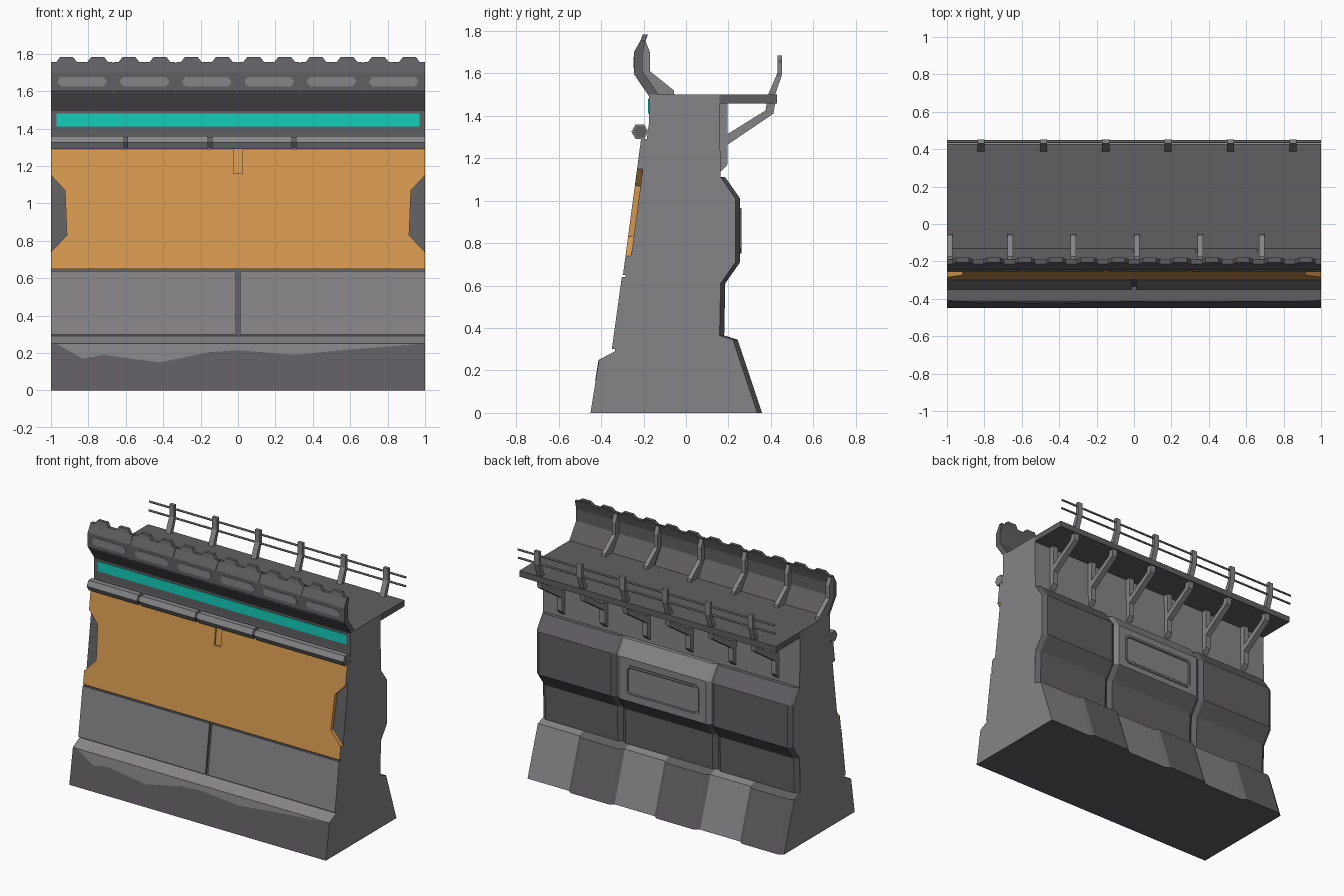
import bpy, bmesh, math

if "Cube" in bpy.data.objects:
    bpy.data.objects.remove(bpy.data.objects["Cube"])

def material(name, rgb):
    m = bpy.data.materials.new(name)
    m.diffuse_color = (*rgb, 1)
    m.use_nodes = True
    m.node_tree.nodes["Principled BSDF"].inputs["Base Color"].default_value = m.diffuse_color
    return m

LIGHT = material("light_grey", (0.235, 0.23, 0.243))
DARK = material("dark_grey", (0.118, 0.113, 0.123))
ORANGE = material("orange_paint", (0.67, 0.325, 0.082))
TEAL = material("teal_glow", (0.006, 0.62, 0.49))

def solid(name, rings, mat, rule=None, mat2=None, inset=None):
    """Skin a list of matching rings; rule(normal, centre) picks faces for mat2."""
    bm = bmesh.new()
    loops = [[bm.verts.new(p) for p in r] for r in rings]
    n = len(loops[0])
    first = bm.faces.new(loops[0])
    bm.faces.new(loops[-1][::-1])
    for a, b in zip(loops, loops[1:]):
        for i in range(n):
            j = (i + 1) % n
            bm.faces.new((a[i], b[i], b[j], a[j]))
    bmesh.ops.recalc_face_normals(bm, faces=bm.faces)
    if inset:
        bmesh.ops.inset_region(bm, faces=[first], thickness=inset[0])
        bmesh.ops.inset_region(bm, faces=[first], thickness=inset[1], depth=-inset[1])
    bm.normal_update()
    if rule:
        for f in bm.faces:
            if rule(f.normal, f.calc_center_median()):
                f.material_index = 1
    me = bpy.data.meshes.new(name)
    bm.to_mesh(me)
    bm.free()
    me.materials.append(mat)
    if mat2:
        me.materials.append(mat2)
    ob = bpy.data.objects.new(name, me)
    bpy.context.collection.objects.link(ob)
    return ob

def prism(name, yz, x0, x1, mat, **kw):
    return solid(name, [[(x, y, z) for y, z in yz] for x in (x0, x1)], mat, **kw)

def bevelled(name, outer, inner, x0, x1, mat, b=0.03, **kw):
    secs = [(x0, inner), (x0 + b, outer), (x1 - b, outer), (x1, inner)]
    return solid(name, [[(x, y, z) for y, z in p] for x, p in secs], mat, **kw)

def plate(name, xz, front, t, mat, **kw):
    """Outline in x/z laid on the line y = front(z), t thick."""
    return solid(name, [[(x, front(z) + d, z) for x, z in xz] for d in (0, t)], mat, **kw)

def rod(name, y, z, r, x0, x1, mat, n=6):
    prism(name, [(y + r * math.cos(i * math.tau / n), z + r * math.sin(i * math.tau / n))
                 for i in range(n)], x0, x1, mat)

def chamfer_rect(x0, x1, z0, z1, c):
    return [(x0 + c, z0), (x1 - c, z0), (x1, z0 + c), (x1, z1 - c),
            (x1 - c, z1), (x0 + c, z1), (x0, z1 - c), (x0, z0 + c)]

def shift(profile, dy):
    return [(y + dy if y > 0.11 else y, z) for y, z in profile]

# Back cladding profiles
mid = [(0.1, 1.12), (0.185, 1.11), (0.255, 1.01), (0.255, 0.71), (0.185, 0.61), (0.18, 0.365), (0.1, 0.36)]
foot = [(0.1, 0.366), (0.18, 0.365), (0.243, 0.345), (0.358, 0), (0.1, 0)]

# Wall core
core = [(-0.45, 0), (-0.41, 0.25), (-0.335, 0.29), (-0.285, 0.65), (-0.27, 0.651), (-0.185, 1.29),
        (-0.175, 1.36), (-0.175, 1.5), (0.158, 1.5)] + shift(mid, -0.022)[1:-1] + shift(foot, -0.022)[2:-1]
prism("wall_core", core, -1, 1, LIGHT, mat2=DARK,
      rule=lambda n, c: n.y < -0.6 or n.z < -0.9 or (n.z > 0.9 and c.z > 1.4))

# Worn patch on the front base
chip = [(-0.97, 0.249), (-0.83, 0.17), (-0.72, 0.19), (-0.42, 0.15), (-0.15, 0.205), (0, 0.215),
        (0.3, 0.19), (0.55, 0.215), (0.97, 0.249)]
plate("worn_base_patch", chip, lambda z: -0.452 + 0.16 * z, 0.004, LIGHT)

# Lower front plates
for s in (-1, 1):
    plate("lower_front_plate", [(0.01 * s, 0.3), (s, 0.3), (s, 0.64), (0.01 * s, 0.64)],
          lambda z: -0.351 + (z - 0.29) * 0.139, 0.025, LIGHT,
          mat2=DARK, rule=lambda n, c: n.y > -0.8 and abs(c.x) < 0.99)

# Orange front panel with side notches and a central slot
half = [(0.025, 1.29), (1, 1.29), (1, 1.15), (0.925, 1.07), (0.915, 0.83), (1, 0.74), (1, 0.65)]
half = [(0.025, 1.16)] + half
outline = half + [(-x, z) for x, z in half[::-1]]
plate("orange_panel", outline, lambda z: -0.297 + (z - 0.65) * 0.133, 0.03, ORANGE,
      mat2=LIGHT, rule=lambda n, c: abs(c.x) > 0.999)
plate("slot_back", [(-0.025, 1.16), (0.025, 1.16), (0.025, 1.29), (-0.025, 1.29)],
      lambda z: -0.285 + (z - 0.65) * 0.133, 0.015, ORANGE)

# Segmented front pipe
rod("pipe_core", -0.217, 1.325, 0.031, -1, 1, DARK)
joints = [-1, -0.6, -0.15, 0.3, 1]
for a, b in zip(joints, joints[1:]):
    rod("pipe_segment", -0.217, 1.325, 0.04, a + (0.01 if a > -1 else 0), b - (0.01 if b < 1 else 0), LIGHT)

# Glowing strip
plate("glow_strip", [(-0.97, 1.41), (0.97, 1.41), (0.97, 1.48), (-0.97, 1.48)],
      lambda z: -0.179, 0.008, TEAL)

# Parapet of six panels with twin crest bumps and light slots
para = [(-0.175, 1.5), (-0.245, 1.6), (-0.245, 1.7), (-0.213, 1.757), (-0.19, 1.757),
        (-0.205, 1.7), (-0.205, 1.61), (-0.13, 1.5)]
prism("parapet_core", [(y * 0.97 - 0.006, z - 0.006) for y, z in para], -0.995, 0.995, DARK)
for i in range(6):
    cx = (i - 2.5) / 3
    prism("parapet_panel", para, cx - 0.163 - (0.0036 if i == 0 else 0),
          cx + 0.163 + (0.0036 if i == 5 else 0), DARK)
    plate("parapet_slot", chamfer_rect(cx - 0.13, cx + 0.13, 1.625, 1.677, 0.018),
          lambda z: -0.248, 0.006, LIGHT)
    for s in (-1, 1):
        bx = cx + s * 0.083
        plate("crest_bump", [(bx - 0.06, 1.75), (bx + 0.06, 1.75), (bx + 0.035, 1.782), (bx - 0.035, 1.782)],
              lambda z: -0.216 + (z - 1.75) * 0.35, 0.025, DARK)

# Struts behind the parapet
strut = [(-0.21, 1.75), (-0.19, 1.75), (-0.17, 1.7), (-0.17, 1.61), (-0.058, 1.52),
         (-0.055, 1.5), (-0.14, 1.5), (-0.206, 1.6)]
for x in (-0.985, -0.662, -0.325, 0.015, 0.355, 0.682):
    prism("parapet_strut", strut, x - 0.015, x + 0.015, LIGHT)

# Walkway deck
prism("walkway_deck", [(0.155, 1.458), (0.428, 1.458), (0.428, 1.5), (0.155, 1.5)], -1, 1, DARK)

# Brackets and railing posts
upright = [(0.15, 1.46), (0.195, 1.46), (0.195, 1.17), (0.158, 1.13), (0.15, 1.13)]
brace = [(0.19, 1.26), (0.412, 1.41), (0.42, 1.46), (0.38, 1.46), (0.375, 1.425), (0.19, 1.31)]
post = [(0.387, 1.5), (0.42, 1.5), (0.453, 1.595), (0.453, 1.685), (0.43, 1.685), (0.43, 1.6)]
for i in range(6):
    x = -0.818 + i * 0.3335
    prism("bracket_upright", upright, x - 0.02, x + 0.02, LIGHT)
    prism("bracket_brace", brace, x - 0.02, x + 0.02, LIGHT)
    prism("rail_post", post, x - 0.019, x + 0.019, LIGHT)
rod("upper_rail", 0.442, 1.655, 0.007, -1, 1, LIGHT)
rod("lower_rail", 0.437, 1.595, 0.007, -1, 1, LIGHT)

# Back cladding: three faceted panels, the middle one lighter
for name, x0, x1, m in (("back_panel_left", 0.375, 0.999, DARK), ("back_panel_middle", -0.365, 0.375, LIGHT),
                        ("back_panel_right", -0.999, -0.365, DARK)):
    bevelled(name, mid, shift(mid, -0.022), x0, x1, m, mat2=DARK,
             rule=lambda n, c: c.z < 0.68 and n.y > 0.3)

# Framed hatch on the middle panel
plate("back_hatch", chamfer_rect(-0.28, 0.29, 0.75, 0.965, 0.025), lambda z: 0.262, -0.012, LIGHT,
      inset=(0.015, 0.01), mat2=DARK, rule=lambda n, c: n.y < 0.9)

# Raised dark blocks on the back base
for i in range(3):
    x1 = 2 / 3 - i * 2 / 3
    bevelled("base_block", foot, shift(foot, -0.022), max(x1 - 0.345, -0.999), x1 + 0.01, DARK)
